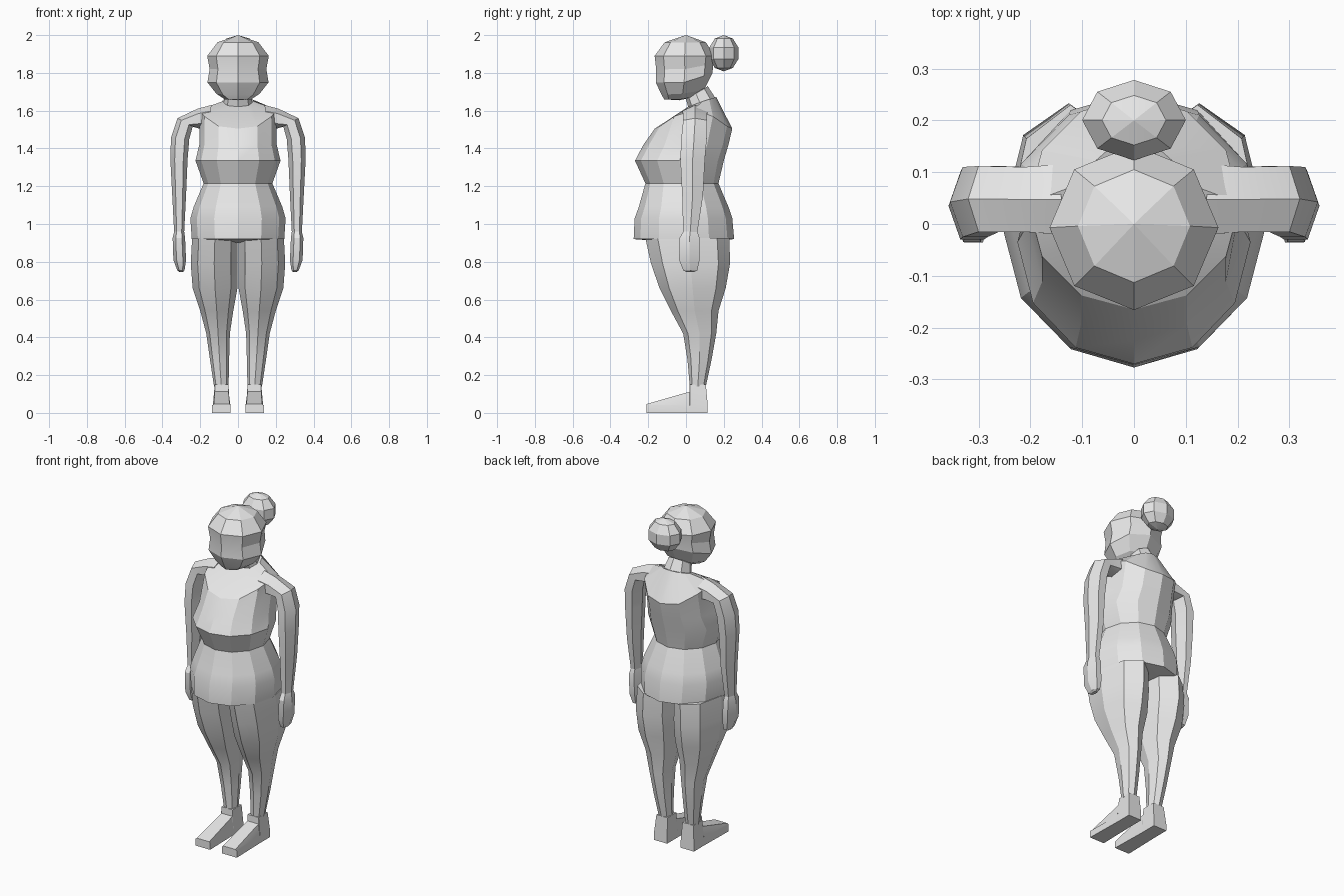
import bpy, bmesh, math

if "Cube" in bpy.data.objects:
    bpy.data.objects.remove(bpy.data.objects["Cube"])

gray = bpy.data.materials.new("plain gray")
gray.diffuse_color = (0.8, 0.8, 0.8, 1)
gray.use_nodes = True
gray.node_tree.nodes["Principled BSDF"].inputs["Base Color"].default_value = gray.diffuse_color


def loft(name, rings, smooth=25, mirror=False):
    """Skin a list of rings; a ring with one point becomes a tip."""
    bm = bmesh.new()
    rows = [[bm.verts.new(p) for p in ring] for ring in rings]
    for a, b in zip(rows, rows[1:]):
        n = max(len(a), len(b))
        for i in range(n):
            j = (i + 1) % n
            if len(a) == 1:
                bm.faces.new((a[0], b[i], b[j]))
            elif len(b) == 1:
                bm.faces.new((a[i], b[0], a[j]))
            else:
                bm.faces.new((a[i], b[i], b[j], a[j]))
    for row in (rows[0], rows[-1]):
        if len(row) > 2:
            bm.faces.new(row)
    bmesh.ops.recalc_face_normals(bm, faces=bm.faces)
    me = bpy.data.meshes.new(name)
    bm.to_mesh(me)
    bm.free()
    ob = bpy.data.objects.new(name, me)
    bpy.context.collection.objects.link(ob)
    me.materials.append(gray)
    if mirror:
        ob.modifiers.new("mirror", 'MIRROR').use_mirror_merge = False
    if smooth:
        bpy.ops.object.select_all(action='DESELECT')
        bpy.context.view_layer.objects.active = ob
        ob.select_set(True)
        bpy.ops.object.shade_smooth_by_angle(angle=math.radians(smooth))
    return ob


def oval(n, x0, x1, y0, y1, z, z_side=None, z_back=None):
    """Ring starting at the front; height may rise at the sides and back."""
    pts = []
    zs = z if z_side is None else z_side
    zb = z if z_back is None else z_back
    for i in range(n):
        a = 2 * math.pi * i / n
        s, c = math.sin(a), -math.cos(a)
        h = (z + zb) / 2 + c * (zb - z) / 2
        h += (zs - (z + zb) / 2) * abs(s) ** 3
        pts.append(((x0 + x1) / 2 + s * (x1 - x0) / 2,
                    (y0 + y1) / 2 + c * (y1 - y0) / 2, h))
    return pts


# torso: half width, front, back, height at front / side / back
torso = [
    [(0, -.01, .90)],
    oval(12, -.245, .245, -.277, .255, .92),
    oval(12, -.252, .252, -.272, .245, 1.03),
    oval(12, -.235, .235, -.25, .225, 1.09),
    oval(12, -.182, .182, -.215, .172, 1.215),
    oval(12, -.225, .225, -.27, .20, 1.335),
    oval(12, -.205, .205, -.225, .225, 1.42),
    oval(12, -.205, .205, -.165, .245, 1.505, 1.605, 1.505),
    oval(12, -.085, .085, .01, .16, 1.62, 1.648, 1.672),
]
loft("torso", torso)

# neck leaning forward into the head
loft("neck", [oval(8, -.085, .085, .015, .16, 1.61, None, 1.66),
              oval(8, -.065, .065, -.01, .115, 1.69, None, 1.73)])

# head
loft("head", [
    [(0, -.035, 1.655)],
    oval(8, -.07, .07, -.115, .05, 1.66, 1.66, 1.675),
    oval(8, -.115, .115, -.13, .095, 1.685, 1.69, 1.71),
    oval(8, -.162, .162, -.16, .14, 1.75, 1.75, 1.80),
    oval(8, -.15, .15, -.158, .145, 1.82, 1.82, 1.85),
    oval(8, -.163, .163, -.166, .152, 1.89),
    oval(8, -.108, .108, -.113, .105, 1.962),
    [(0, 0, 2.0)]], smooth=15)

# hair bun
bun = [[(0, .2, 1.808)]]
for k in range(1, 5):
    t = math.pi * k / 5
    r = math.sin(t) / math.sin(math.pi * 2 / 5)
    bun.append(oval(8, -.1 * r, .1 * r, .2 - .077 * r, .2 + .078 * r,
                    1.904 - .096 * math.cos(t)))
loft("hair_bun", bun + [[(0, .2, 2.0)]], smooth=15)


def limb_ring(xo, zo, xi, zi, y0, y1):
    """Six-sided section between an outer and an inner ridge point."""
    pts = []
    for i in range(6):
        a = math.pi * i / 3
        t = (1 + math.cos(a)) / 2
        y = (y0 + y1) / 2 + (y1 - y0) / 2 * math.sin(a) / math.sin(math.pi / 3)
        pts.append((xi + (xo - xi) * t, y, zi + (zo - zi) * t))
    return pts


# arms
loft("arms", [limb_ring(*r) for r in (
    (.14, 1.63, .16, 1.50, -.02, .115),
    (.215, 1.61, .205, 1.505, -.015, .11),
    (.32, 1.56, .24, 1.515, -.015, .112),
    (.355, 1.455, .258, 1.45, -.025, .11),
    (.358, 1.34, .267, 1.34, -.03, .10),
    (.348, 1.15, .275, 1.15, -.02, .09),
    (.338, .955, .285, .955, -.015, .06))], smooth=35, mirror=True)

# hands
loft("hands", [limb_ring(*r) for r in (
    (.338, .96, .285, .96, -.015, .06),
    (.346, .925, .28, .925, -.035, .072),
    (.342, .81, .275, .81, -.036, .072),
    (.322, .755, .283, .755, -.015, .06),
    (.312, .747, .29, .747, 0, .045))], mirror=True)

# legs
loft("legs", [oval(8, *r) for r in (
    (.002, .243, -.215, .23, .925),
    (.002, .25, -.185, .233, .79),
    (.003, .24, -.14, .21, .66),
    (.025, .20, -.08, .172, .54),
    (.043, .168, -.015, .16, .42),
    (.047, .148, .008, .135, .28),
    (.05, .127, .02, .105, .14))], mirror=True)


# feet: cross-sections from heel to toe
def foot_ring(y, z, x0, x1, ytop=None):
    yt = y if ytop is None else ytop
    return [(x0, y, 0), (x1, y, 0), (x1, y, .04), (x1 - .01, yt, z),
            (x0 + .005, yt, z), (x0, y, .04)]


loft("feet", [foot_ring(.115, .15, .045, .133, .105),
              foot_ring(.02, .15, .045, .133),
              foot_ring(.018, .112, .045, .133),
              foot_ring(-.208, .047, .04, .138)], smooth=20, mirror=True)
